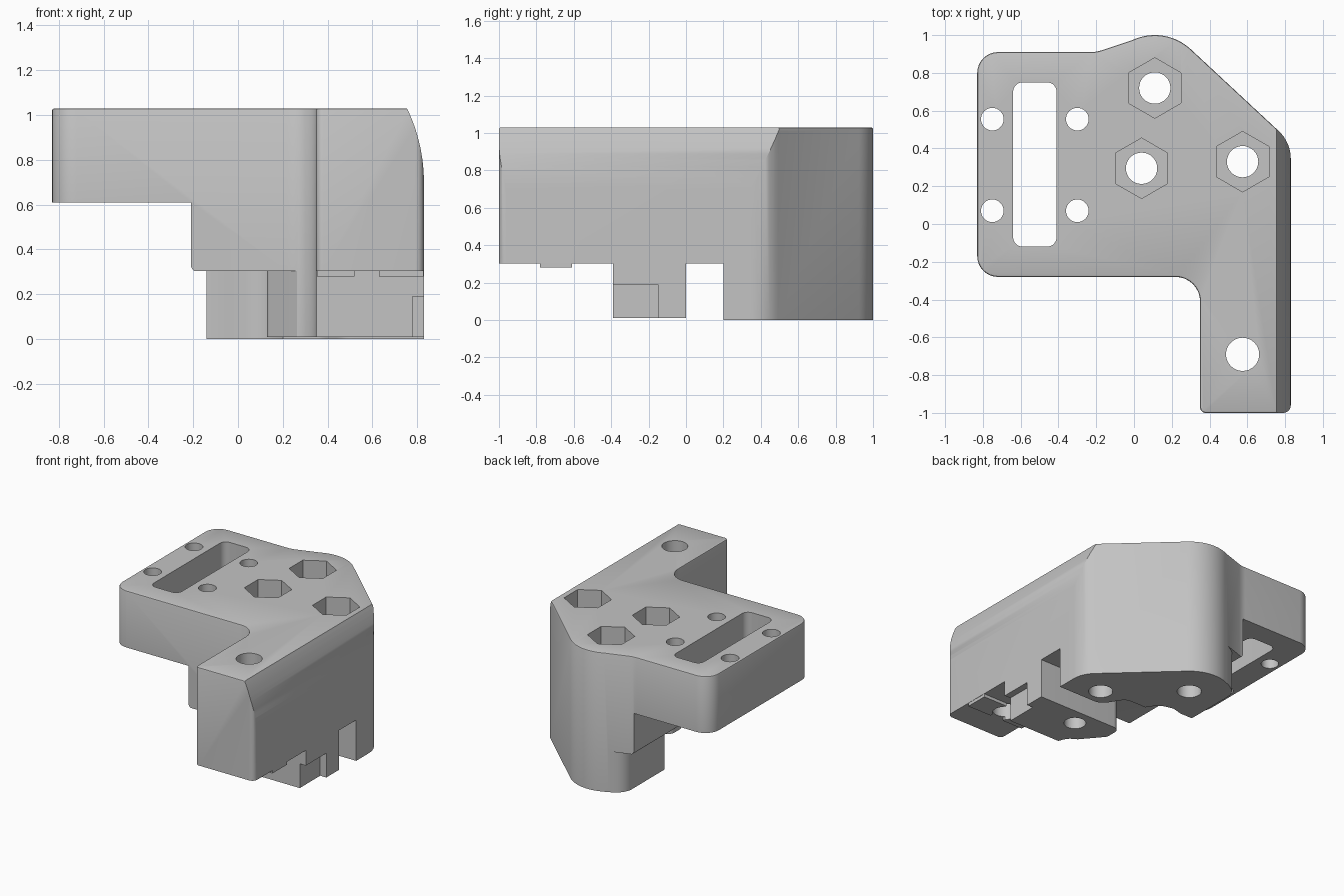
import bpy, bmesh, math
from mathutils import Vector

if "Cube" in bpy.data.objects:
    bpy.data.objects.remove(bpy.data.objects["Cube"])

grey = bpy.data.materials.new("grey_plastic")
grey.diffuse_color = (0.55, 0.55, 0.55, 1)
grey.use_nodes = True
grey.node_tree.nodes["Principled BSDF"].inputs["Base Color"].default_value = grey.diffuse_color


def rounded(points, steps=8):
    """Polygon of (x, y[, radius]) with filleted corners."""
    out, n = [], len(points)
    for i, p in enumerate(points):
        c = Vector(p[:2])
        r = p[2] if len(p) > 2 else 0
        if r == 0:
            out.append(c)
            continue
        a = (Vector(points[i - 1][:2]) - c).normalized()
        b = (Vector(points[(i + 1) % n][:2]) - c).normalized()
        half = a.angle(b) / 2
        t = r / math.tan(half)
        mid = c + (a + b).normalized() * (r / math.sin(half))
        va, vb = c + a * t - mid, c + b * t - mid
        sweep = va.angle_signed(vb)
        for k in range(steps + 1):
            ang = -sweep * k / steps
            out.append(mid + Vector((va.x * math.cos(ang) - va.y * math.sin(ang),
                                     va.x * math.sin(ang) + va.y * math.cos(ang))))
    return out


def ngon(x, y, r, n, turn=0.0):
    return [(x + r * math.cos(turn + math.tau * i / n),
             y + r * math.sin(turn + math.tau * i / n)) for i in range(n)]


def prism(name, pts, lo, hi, axis='Z', top_bevel=0):
    """Extrude a profile along z, or an xz profile along y."""
    bm = bmesh.new()
    put = (lambda p, h: (p[0], p[1], h)) if axis == 'Z' else (lambda p, h: (p[0], h, p[1]))
    a = [bm.verts.new(put(p, lo)) for p in pts]
    b = [bm.verts.new(put(p, hi)) for p in pts]
    bm.faces.new(a)
    bm.faces.new(b)
    n = len(pts)
    for i in range(n):
        j = (i + 1) % n
        bm.faces.new((a[i], a[j], b[j], b[i]))
    bmesh.ops.recalc_face_normals(bm, faces=bm.faces)
    if top_bevel:
        rim = [e for e in bm.edges if all(v in b for v in e.verts)]
        bmesh.ops.bevel(bm, geom=rim, offset=top_bevel, segments=2, profile=0.5, affect='EDGES')
    me = bpy.data.meshes.new(name)
    bm.to_mesh(me)
    bm.free()
    me.materials.append(grey)
    ob = bpy.data.objects.new(name, me)
    bpy.context.collection.objects.link(ob)
    return ob


def box(name, x0, x1, y0, y1, z0, z1):
    return prism(name, [(x0, y0), (x1, y0), (x1, y1), (x0, y1)], z0, z1)


def cut(target, cutter, keep=False):
    m = target.modifiers.new("cut", 'BOOLEAN')
    m.operation, m.solver, m.object = 'DIFFERENCE', 'EXACT', cutter
    bpy.context.view_layer.objects.active = target
    bpy.ops.object.modifier_apply(modifier=m.name)
    if not keep:
        bpy.data.objects.remove(cutter)


# Full-height body outline with the round bump at the back
bump = [(0.11 + 0.28 * math.cos(math.radians(d)), 0.72 + 0.28 * math.sin(math.radians(d)))
        for d in range(115, 46, -4)]
outline = [(-0.83, -0.28, 0.11), (-0.83, 0.91, 0.11), (-0.2, 0.91, 0.2)] + bump + [
    (0.83, 0.433, 0.2), (0.83, -1, 0.04), (0.35, -1, 0.03), (0.35, -0.28, 0.13)]
body = prism("mount_body", rounded(outline), 0, 1.03, top_bevel=0.01)

# Curved upper part of the right side
arc = [(0.07 + 0.76 * math.cos(a), 0.7 + 0.76 * math.sin(a))
       for a in [0.5 * i / 12 for i in range(13)]]
cut(body, prism("side_curve_cutter", arc + [(1.2, 1.2), (1.2, 0.7)], -1.5, 1.5, 'Y'))

# Open space below the thin arm
cut(body, prism("arm_cutter", rounded([(-1.2, -0.2), (-1.2, 0.61), (-0.21, 0.61),
    (-0.21, 0.3, 0.03), (-0.16, 0.3), (-0.16, -0.2)], 5), -1.5, 1.5, 'Y'))

# Space around the two lower legs
around = [(-1.2, -1.3), (1.2, -1.3), (1.2, -0.39), (0.35, -0.39), (0.13, -0.13, 0.05),
          (0.13, 0, 0.05), (0.78, 0), (1.2, 0), (1.2, 0.2), (0.8, 0.2), (0.47, 0.2, 0.1),
          (0.37, 0.36, 0.08), (0.2, 0.36), (0.165, 0.415), (0.11, 0.455), (0.04, 0.47),
          (-0.04, 0.45), (-0.14, 0.45), (-0.14, 0.9, 0.12), (0.1, 1.05), (0.1, 1.3), (-1.2, 1.3)]
cut(body, prism("leg_gap_cutter", rounded(around), -0.2, 0.303))

# Notch and slightly raised underside of the front leg
cut(body, box("notch_cutter", 0.78, 1.2, -0.6, -0.15, -0.3, 0.19))
cut(body, box("underside_cutter", -0.5, 1.3, -0.6, 0.1, -0.4, 0.01))

# Slot and four small holes in the arm
slot = [(-0.64, -0.12, 0.05), (-0.64, 0.75, 0.05), (-0.41, 0.75, 0.05), (-0.41, -0.12, 0.05)]
cut(body, prism("slot_cutter", rounded(slot), 0.3, 1.5))
for x in (-0.75, -0.3):
    for y in (0.07, 0.555):
        cut(body, prism("small_hole_cutter", ngon(x, y, 0.06, 32), 0.3, 1.5))

# Nut pockets with bolt holes
for x, y in ((0.11, 0.72), (0.04, 0.295), (0.575, 0.33)):
    cut(body, prism("nut_cutter", ngon(x, y, 0.16, 6, math.pi / 6), 0.75, 1.5))
    cut(body, prism("bolt_cutter", ngon(x, y, 0.083, 32), -0.5, 1.4))

# Blind hole under the front leg
cut(body, prism("blind_hole_cutter", ngon(0.42, -0.13, 0.075, 32), -0.5, 0.25))

# Foot hole and the low ridges beside it
ridges = [box("foot_ridge", x0, x1, -0.78, -0.61, 0.28, 0.305)
          for x0, x1 in ((0.352, 0.52), (0.63, 0.828))]
foot_hole = prism("foot_hole_cutter", ngon(0.575, -0.69, 0.088, 32), -0.5, 1.5)
for ob in ridges + [body]:
    cut(ob, foot_hole, keep=True)
bpy.data.objects.remove(foot_hole)

# Smooth curves, crisp edges
bpy.ops.object.select_all(action='DESELECT')
for ob in ridges + [body]:
    ob.select_set(True)
bpy.context.view_layer.objects.active = body
bpy.ops.object.shade_smooth_by_angle(angle=math.radians(30))
